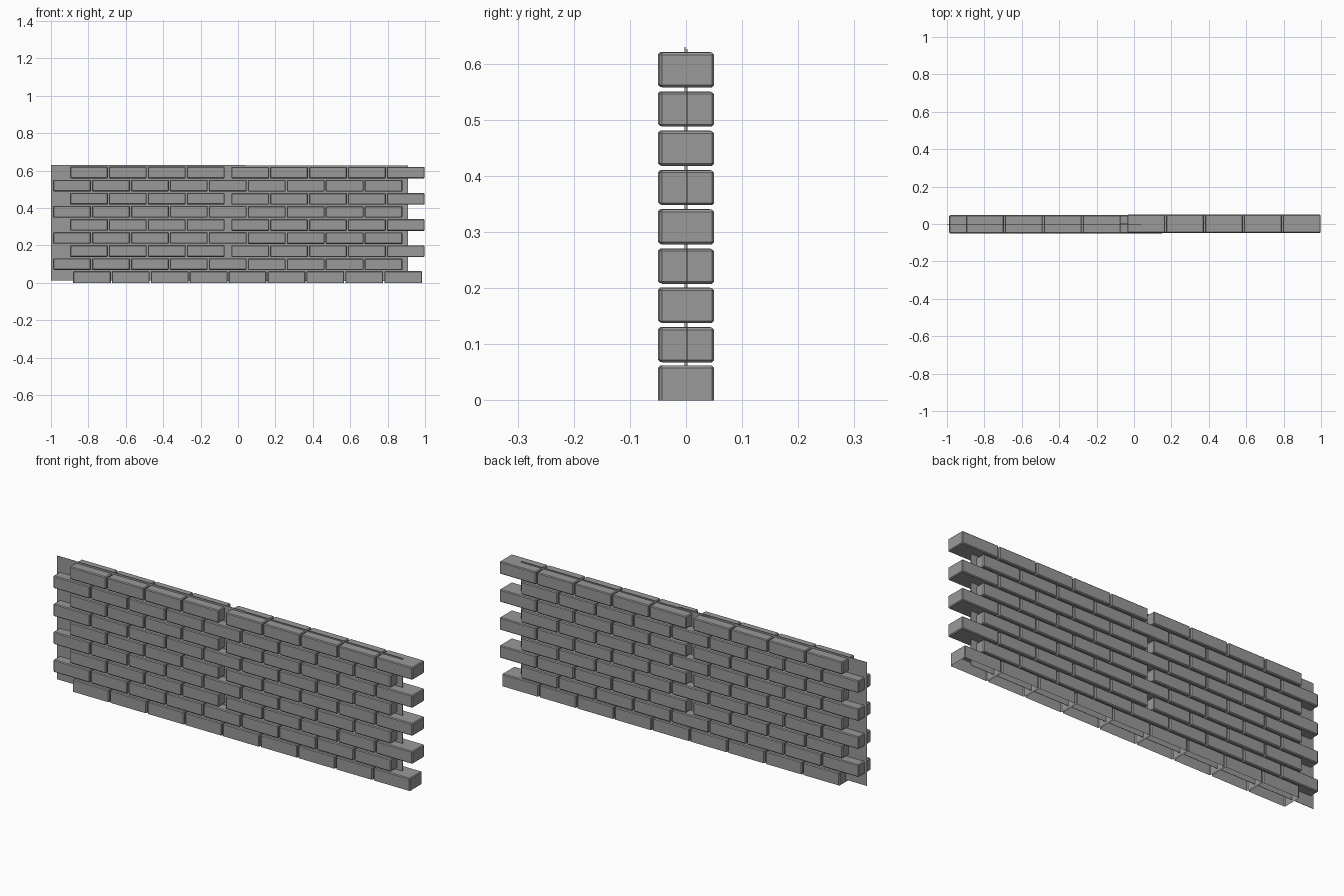
import bpy, bmesh
from mathutils import Matrix, Vector

if "Cube" in bpy.data.objects:
    bpy.data.objects.remove(bpy.data.objects["Cube"])

L, D, H = 0.202, 0.097, 0.062    # brick length, depth, height
PITCH, RISE = 0.208, 0.07        # spacing along a course, between courses
BEVEL = 0.004

# Dark grey stone
stone = bpy.data.materials.new("dark_stone")
stone.diffuse_color = (0.32, 0.32, 0.32, 1)
stone.use_nodes = True
stone.node_tree.nodes["Principled BSDF"].inputs["Base Color"].default_value = stone.diffuse_color


def finish(bm, name):
    mesh = bpy.data.meshes.new(name)
    bm.to_mesh(mesh)
    bm.free()
    mesh.materials.append(stone)
    obj = bpy.data.objects.new(name, mesh)
    bpy.context.collection.objects.link(obj)
    return obj


def brick_template(open_bottom):
    """Chamfered brick; foundation bricks have no underside."""
    bm = bmesh.new()
    bmesh.ops.create_cube(bm, size=1)
    bmesh.ops.scale(bm, vec=(L, D, H), verts=bm.verts)
    edges = [e for e in bm.edges
             if not (open_bottom and all(v.co.z < 0 for v in e.verts))]
    bmesh.ops.bevel(bm, geom=edges, offset=BEVEL, segments=1,
                    affect='EDGES', profile=0.5)
    if open_bottom:
        under = [f for f in bm.faces
                 if all(v.co.z < -H / 2 + 1e-5 for v in f.verts)]
        bmesh.ops.delete(bm, geom=under, context='FACES')
    mesh = bpy.data.meshes.new("brick_template")
    bm.to_mesh(mesh)
    bm.free()
    return mesh


def bricks(name, centers, open_bottom=False):
    """One mesh holding a brick at each center."""
    template = brick_template(open_bottom)
    bm = bmesh.new()
    for c in centers:
        start = len(bm.verts)
        bm.from_mesh(template)
        bm.verts.ensure_lookup_table()
        bmesh.ops.translate(bm, vec=Vector(c), verts=bm.verts[start:])
    bpy.data.meshes.remove(template)
    return finish(bm, name)


def sheet(name, x0, x1, z0, z1, y):
    """Thin mortar sheet between the brick faces."""
    bm = bmesh.new()
    size = Matrix.Diagonal((x1 - x0, 0.002, z1 - z0, 1))
    bmesh.ops.create_cube(
        bm, size=1,
        matrix=Matrix.Translation(((x0 + x1) / 2, y, (z0 + z1) / 2)) @ size)
    return finish(bm, name)


# side, y offset, z offset, (first x, count) for odd, even and foundation courses
halves = [
    ("left", -0.0015, -0.001, (-0.887, 5), (-0.797, 4), (-0.781, 5)),
    ("right", 0.0015, -0.002, (0.154, 4), (0.065, 5), (0.259, 4)),
]
for side, y, dz, odd, even, base in halves:
    # Alternating upper courses
    for row in range(1, 9):
        x, n = odd if row % 2 else even
        z = row * RISE + H / 2 + dz
        bricks(f"{side}_course_{row}", [(x + i * PITCH, y, z) for i in range(n)])
    # Foundation course
    x, n = base
    bricks(f"{side}_foundation",
           [(x + i * PITCH, y, H / 2) for i in range(n)], open_bottom=True)

# Mortar sheets
sheet("left_mortar", -1.0, 0.04, 0.012, 0.63, -0.0015)
sheet("right_mortar", -0.13, 0.91, 0.010, 0.626, 0.0015)
